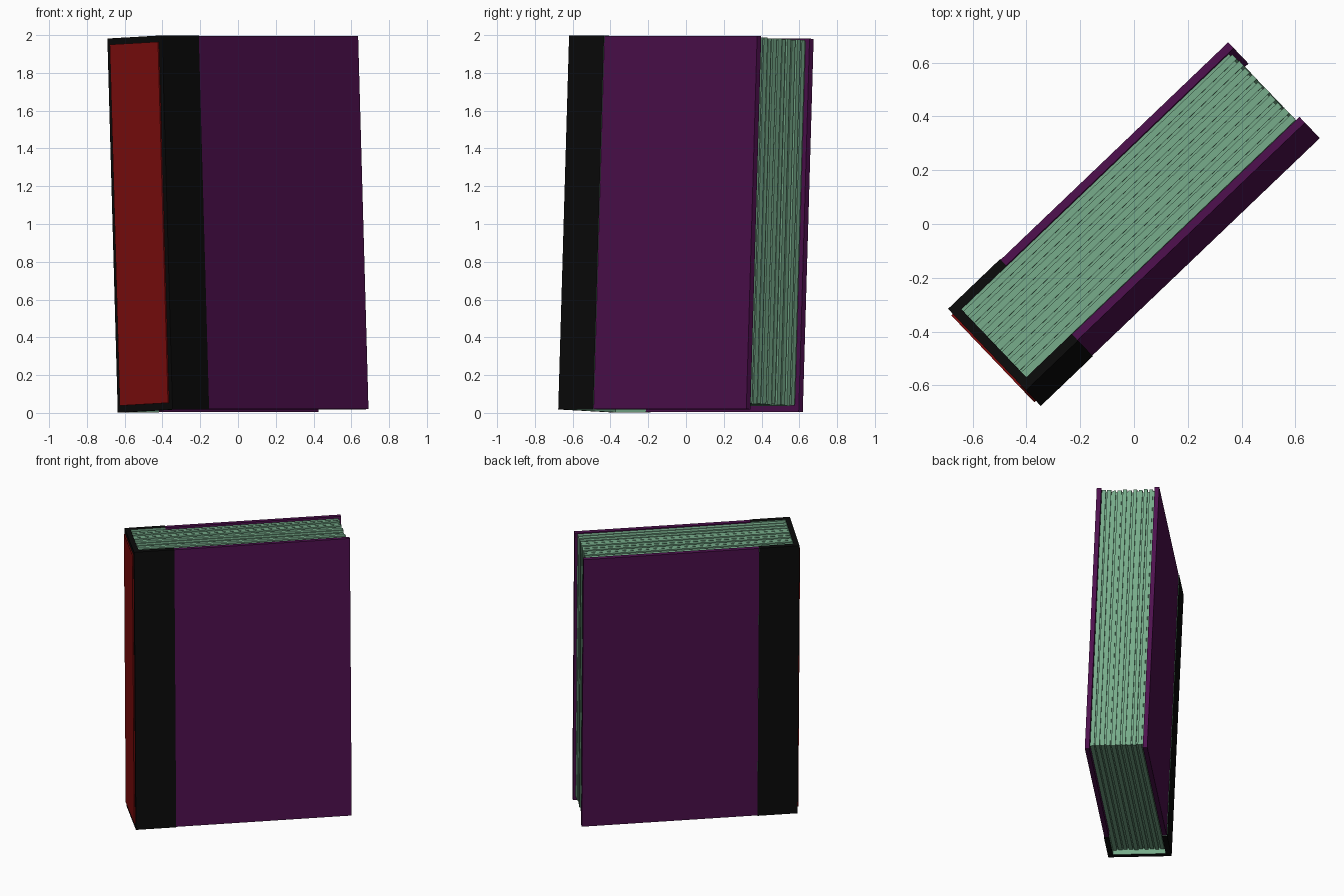
import bpy, bmesh, random
from math import radians
from mathutils import Matrix, Vector

random.seed(4)
old = bpy.data.objects.get("Cube")
if old:
    bpy.data.objects.remove(old, do_unlink=True)


def material(name, rgb):
    m = bpy.data.materials.new(name)
    m.use_nodes = True
    m.diffuse_color = (*rgb, 1)
    m.node_tree.nodes["Principled BSDF"].inputs["Base Color"].default_value = (*rgb, 1)
    return m


purple = material("purple cloth", (0.075, 0.005, 0.075))
black = material("black leather", (0.003, 0.003, 0.003))
green = material("pale green paper", (0.18, 0.40, 0.25))
red = material("red label", (0.21, 0.004, 0.004))

# Book frame: x runs from spine to fore-edge, y through the thickness, z up
POSE = (Matrix.Translation((0, 0, 1))
        @ Matrix.Rotation(radians(43.7), 4, "Z")
        @ Matrix.Rotation(radians(-2.3), 4, "X"))
HALF_H = 0.991
HALF_T = 0.21
INNER = 0.175
SPINE_X, SPINE_IN, WRAP_X, EDGE_X = -0.718, -0.683, -0.45, 0.72


def add_box(bm, lo, hi):
    lo, hi = Vector(lo), Vector(hi)
    mat = Matrix.Translation((lo + hi) / 2) @ Matrix.Diagonal((*(hi - lo), 1))
    bmesh.ops.create_cube(bm, size=1, matrix=mat)


def finish(bm, name, *mats):
    me = bpy.data.meshes.new(name)
    bm.to_mesh(me)
    bm.free()
    me.transform(POSE)
    for m in mats:
        me.materials.append(m)
    ob = bpy.data.objects.new(name, me)
    bpy.context.collection.objects.link(ob)
    return ob


def box(name, lo, hi, mat):
    bm = bmesh.new()
    add_box(bm, lo, hi)
    return finish(bm, name, mat)


# Cover boards
for name, side in (("front_cover", -1), ("back_cover", 1)):
    ys = sorted((side * (INNER + 0.002), side * (HALF_T - 0.003)))
    box(name, (WRAP_X - 0.01, ys[0], 0.002 - HALF_H),
        (EDGE_X, ys[1], HALF_H - 0.002), purple)

# Spine: a U-shaped wrap, paper-lined on the inside and along its free edges
bm = bmesh.new()
outline = [(WRAP_X, -HALF_T), (SPINE_X, -HALF_T), (SPINE_X, HALF_T), (WRAP_X, HALF_T),
           (WRAP_X, INNER), (SPINE_IN, INNER), (SPINE_IN, -INNER), (WRAP_X, -INNER)]
base = bm.faces.new([bm.verts.new((x, y, -HALF_H)) for x, y in outline])
top = bmesh.ops.extrude_face_region(bm, geom=[base])["geom"]
bmesh.ops.translate(bm, vec=(0, 0, 2 * HALF_H),
                    verts=[v for v in top if isinstance(v, bmesh.types.BMVert)])
bmesh.ops.recalc_face_normals(bm, faces=bm.faces)
for f in bm.faces:
    c = f.calc_center_median()
    lining = abs(c.y) < INNER + 0.001 and c.x > SPINE_X + 0.01
    f.material_index = int(abs(f.normal.z) < 0.5 and (lining or f.normal.x > 0.5))
finish(bm, "spine", black, green)

# Label on the spine
box("spine_label", (SPINE_X - 0.008, -0.185, 0.036 - HALF_H),
    (SPINE_X + 0.001, 0.185, HALF_H - 0.033), red)

# Page block: thick gatherings with narrow recessed sheets between them
bm = bmesh.new()
COUNT = 10
pitch = 2 * INNER / COUNT
for i in range(COUNT):
    y = -INNER + i * pitch
    gap = pitch * random.uniform(0.2, 0.35)
    for y0, y1, depth in ((y, y + pitch - gap, random.uniform(0, 0.006)),
                          (y + pitch - gap, y + pitch, random.uniform(0.01, 0.016))):
        add_box(bm, (SPINE_IN, y0, 0.032 + depth - HALF_H),
                (0.703 - depth, y1, HALF_H - 0.008 - depth))
finish(bm, "pages", green)
